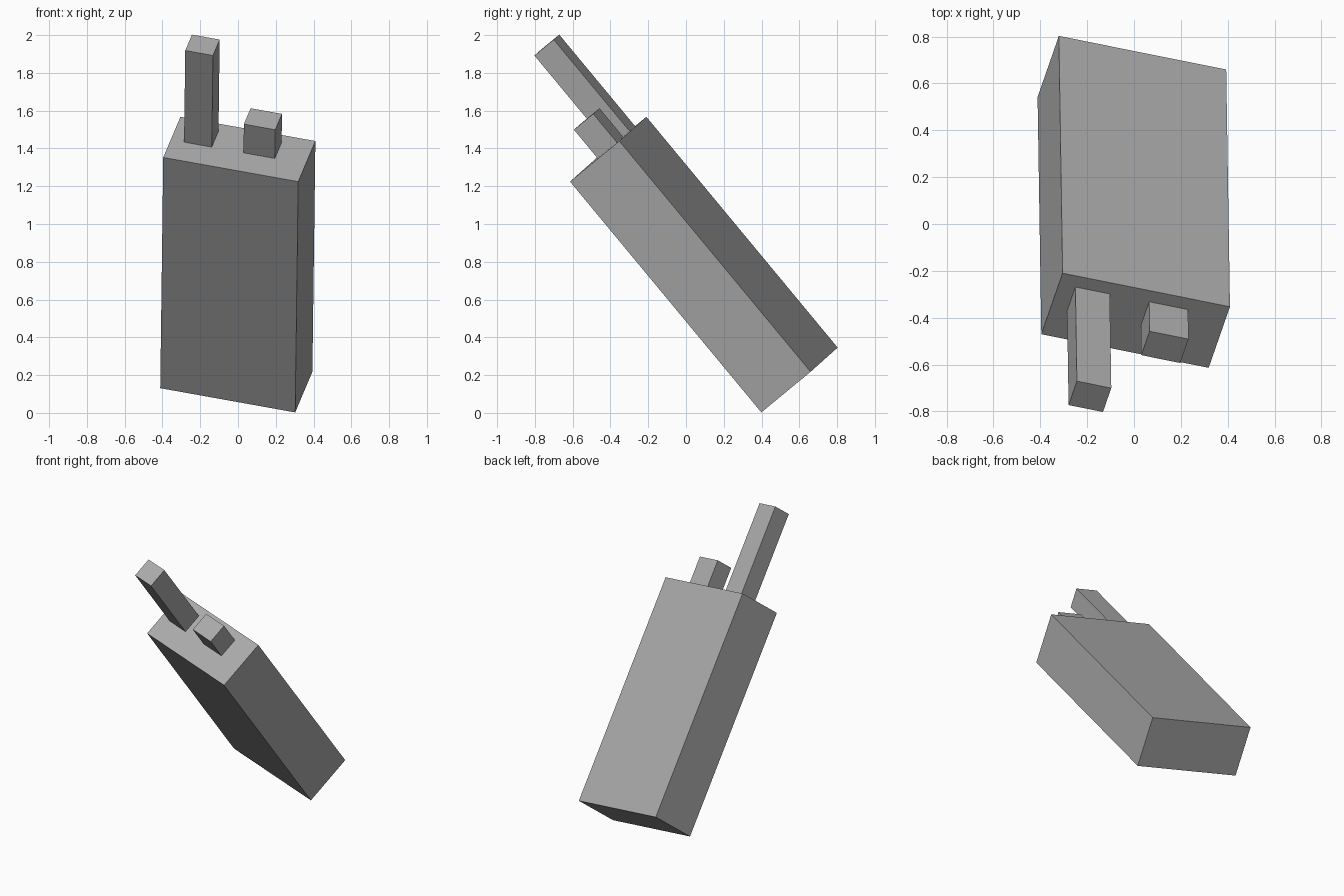
import bpy
import bmesh
from mathutils import Matrix, Vector

if "Cube" in bpy.data.objects:
    bpy.data.objects.remove(bpy.data.objects["Cube"])

grey = bpy.data.materials.new("plain_grey")
grey.diffuse_color = (0.40, 0.40, 0.40, 1)
grey.use_nodes = True
grey.node_tree.nodes["Principled BSDF"].inputs["Base Color"].default_value = grey.diffuse_color

# Tilted frame shared by every part: x across, y through, z along the body
along = Vector((0.016, -1.013, 1.222)).normalized()
across = Vector((0.715, -0.142, -0.13))
across = (across - along * across.dot(along)).normalized()
through = along.cross(across)
tilt = Matrix((across, through, along)).transposed().to_4x4()
tilt.translation = (-0.001, 0.0945, 0.785)


def box(name, size, centre):
    """Box with the given size and centre in the tilted frame."""
    bm = bmesh.new()
    bmesh.ops.create_cube(bm, size=1)
    bm.transform(tilt @ Matrix.Translation(centre) @ Matrix.Diagonal((*size, 1)))
    mesh = bpy.data.meshes.new(name)
    bm.to_mesh(mesh)
    bm.free()
    mesh.materials.append(grey)
    obj = bpy.data.objects.new(name, mesh)
    bpy.context.collection.objects.link(obj)
    return obj


LENGTH = 1.587
TOP = LENGTH / 2

# Main body
box("body", (0.74, 0.35, LENGTH), (0, 0, 0))
# Tall antenna and short knob standing on the upper end
for name, x, width, height in (("antenna", -0.221, 0.152, 0.63),
                               ("knob", 0.115, 0.172, 0.197)):
    box(name, (width, 0.137, height), (x, 0.046, TOP + height / 2))
